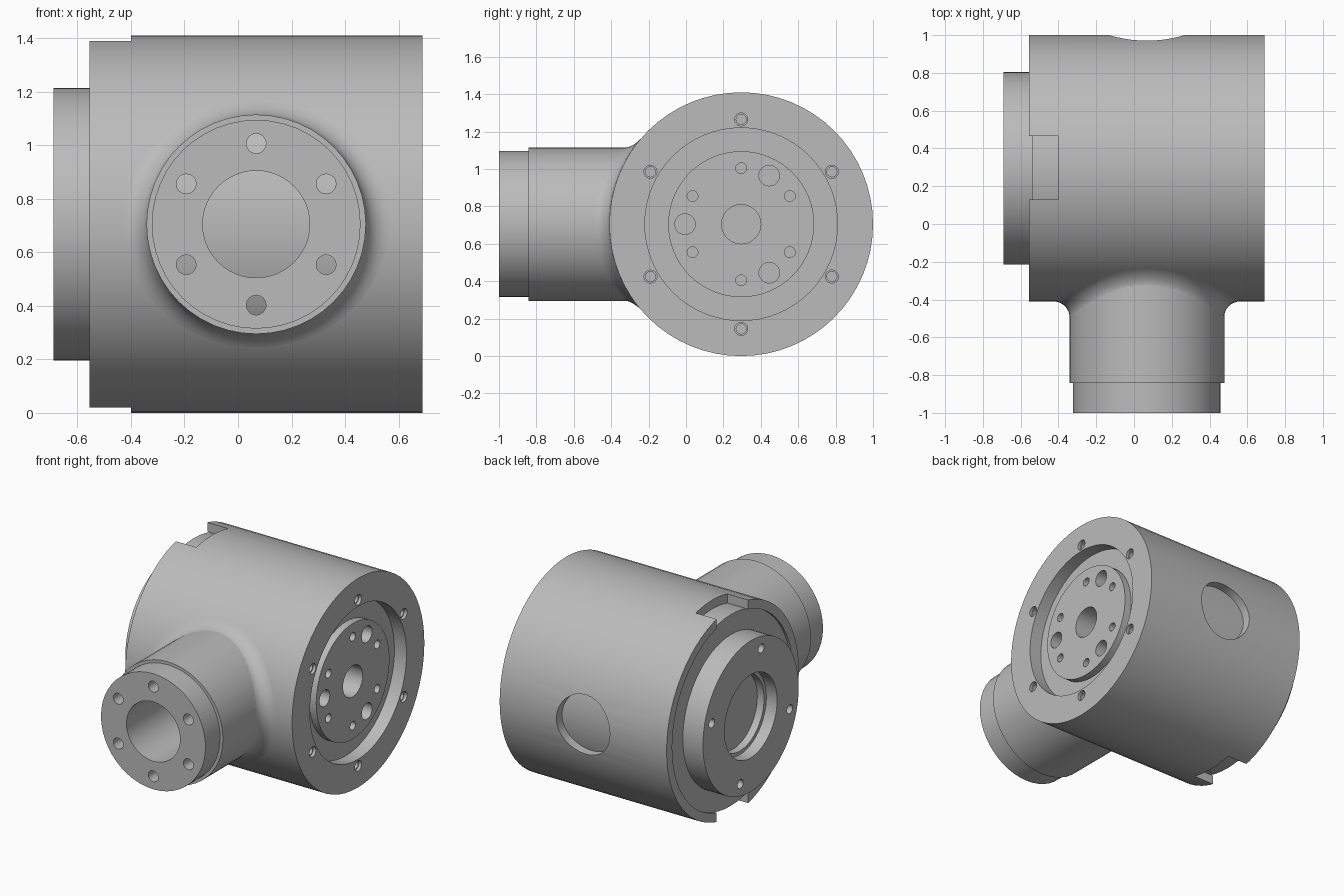
import bpy, bmesh
from math import sin, cos, pi, radians, sqrt

if "Cube" in bpy.data.objects:
    bpy.data.objects.remove(bpy.data.objects["Cube"], do_unlink=True)

MID_X, MID_Y, MID_Z = 0.068, 0.295, 0.705   # nozzle axis x, body axis y, shared height
R = 0.705

steel = bpy.data.materials.new("grey_metal")
steel.use_nodes = True
GREY = (0.5, 0.5, 0.5, 1)
steel.diffuse_color = GREY
steel.node_tree.nodes["Principled BSDF"].inputs["Base Color"].default_value = GREY


def body_point(a, r, t, u=0, v=0):
    return (a, MID_Y + u + r * cos(t), MID_Z + v + r * sin(t))


def nozzle_point(a, r, t, u=0, v=0):
    return (MID_X + u + r * cos(t), a, MID_Z + v + r * sin(t))


def lathe(bm, point, profile, segs, u=0, v=0, closed=False):
    """Spin an (along, radius) profile about the axis chosen by point()."""
    rings = [[bm.verts.new(point(a, r, 2 * pi * i / segs, u, v)) for i in range(segs)]
             for a, r in profile]
    pairs = list(zip(rings, rings[1:])) + ([(rings[-1], rings[0])] if closed else [])
    for p, q in pairs:
        for i in range(segs):
            j = (i + 1) % segs
            bm.faces.new((p[i], p[j], q[j], q[i]))


def finish(bm, name):
    bmesh.ops.remove_doubles(bm, verts=bm.verts, dist=1e-5)
    bmesh.ops.recalc_face_normals(bm, faces=bm.faces)
    mesh = bpy.data.meshes.new(name)
    bm.to_mesh(mesh)
    bm.free()
    mesh.materials.append(steel)
    obj = bpy.data.objects.new(name, mesh)
    bpy.context.collection.objects.link(obj)
    return obj


def select(obj):
    bpy.ops.object.select_all(action='DESELECT')
    obj.select_set(True)
    bpy.context.view_layer.objects.active = obj


def cut(obj, bm):
    tool = finish(bm, "cutter")
    tool.hide_render = True
    mod = obj.modifiers.new("holes", 'BOOLEAN')
    mod.operation, mod.solver, mod.object = 'DIFFERENCE', 'EXACT', tool
    select(obj)
    bpy.ops.object.modifier_apply(modifier=mod.name)
    bpy.data.objects.remove(tool, do_unlink=True)


def smooth(obj):
    select(obj)
    bpy.ops.object.shade_smooth_by_angle(angle=radians(30))


def hole_circle(bm, point, profile, pitch, count, start, segs=16):
    for k in range(count):
        t = radians(start) + 2 * pi * k / count
        lathe(bm, point, profile, segs, pitch * cos(t), pitch * sin(t))


def drill(a, b, r):
    return [(a, 0), (a, r), (b, r), (b, 0)]


# Outer shell with a thick ring on its right end
bm = bmesh.new()
lathe(bm, body_point, [(-0.555, 0.645), (-0.555, R), (0.69, R), (0.69, 0.515),
                       (0.5, 0.515), (0.5, 0.645)], 64, closed=True)
shell = finish(bm, "outer_shell")

# Stepped screw holes in the ring, and the round window at the back
bm = bmesh.new()
screw = [(0.72, 0), (0.72, 0.035), (0.67, 0.035), (0.67, 0.027), (0.56, 0.027), (0.56, 0)]
hole_circle(bm, body_point, screw, 0.56, 6, 30)
lathe(bm, nozzle_point, drill(0.7, 1.1, 0.2), 32)
cut(shell, bm)

# Notches at the top and bottom of the left rim
bm = bmesh.new()
bmesh.ops.create_cube(bm, size=1)
for v in bm.verts:
    v.co = (-0.5 + v.co.x * 0.2, MID_Y + 0.003 + v.co.y * 0.335, MID_Z + v.co.z * 2)
cut(shell, bm)
smooth(shell)

# Inner core: left boss with stepped bore, right groove and hub disc
bm = bmesh.new()
lathe(bm, body_point, [(-0.56, 0), (-0.56, 0.255), (-0.61, 0.255), (-0.61, 0.28),
                       (-0.69, 0.28), (-0.69, 0.51), (-0.54, 0.51), (-0.54, 0.645),
                       (0.5, 0.645), (0.5, 0.515), (0.6, 0.515), (0.6, 0.39),
                       (0.65, 0.39), (0.65, 0)], 64)
core = finish(bm, "inner_core")
bm = bmesh.new()
lathe(bm, body_point, drill(0.35, 0.7, 0.105), 32)
hole_circle(bm, body_point, drill(0.45, 0.7, 0.055), 0.3, 3, 60, 24)
hole_circle(bm, body_point, drill(0.5, 0.7, 0.029), 0.3, 6, 30)
hole_circle(bm, body_point, drill(-0.75, -0.57, 0.03), 0.43, 4, 15)
cut(core, bm)
smooth(core)

# Front nozzle: hollow flanged tube that runs into the shell
bm = bmesh.new()
lathe(bm, nozzle_point, [(-1, 0.2), (-1, 0.39), (-0.843, 0.39), (-0.843, 0.41),
                         (-0.1, 0.41), (-0.1, 0.2)], 48, closed=True)
nozzle = finish(bm, "front_nozzle")
bm = bmesh.new()
hole_circle(bm, nozzle_point, drill(-1.05, -0.2, 0.037), 0.302, 6, 30)
cut(nozzle, bm)
smooth(nozzle)

# Fillet blending the nozzle into the curved shell
bm = bmesh.new()
SEGS, STEPS = 64, 8
grid = []
for k in range(STEPS + 1):
    phi = pi / 2 * k / STEPS
    ring = []
    for i in range(SEGS):
        t = 2 * pi * i / SEGS
        f = 0.085 * (1 - 0.4 * sin(t) ** 2)
        r = 0.409 + f * (1 - cos(phi))
        surface = MID_Y - sqrt(R * R - (r * sin(t)) ** 2)
        ring.append(bm.verts.new(nozzle_point(surface - f * (1 - sin(phi)), r, t)))
    grid.append(ring)
for p, q in zip(grid, grid[1:]):
    for i in range(SEGS):
        j = (i + 1) % SEGS
        bm.faces.new((p[i], p[j], q[j], q[i]))
fillet = finish(bm, "nozzle_fillet")
if sum(f.normal.y for f in fillet.data.polygons) > 0:
    fillet.data.flip_normals()
smooth(fillet)
